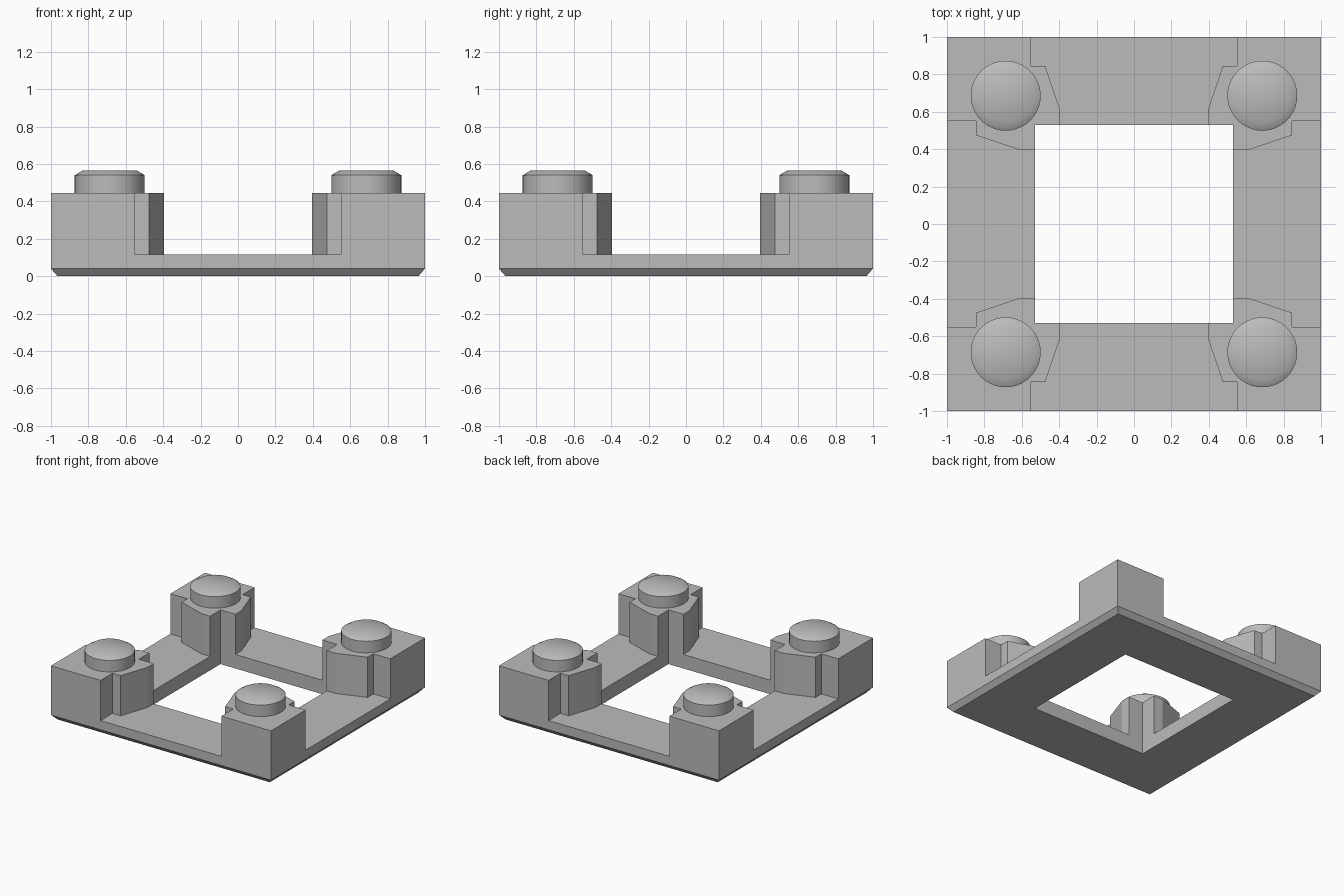
import bpy
import bmesh
from math import sin, cos, pi, radians, sqrt

cube = bpy.data.objects.get("Cube")
if cube:
    bpy.data.objects.remove(cube, do_unlink=True)

grey = bpy.data.materials.new("grey plastic")
grey.use_nodes = True
colour = (0.5, 0.5, 0.5, 1)
grey.diffuse_color = colour
grey.node_tree.nodes["Principled BSDF"].inputs["Base Color"].default_value = colour


def finish(bm, name, smooth=False):
    bmesh.ops.recalc_face_normals(bm, faces=bm.faces)
    mesh = bpy.data.meshes.new(name)
    bm.to_mesh(mesh)
    bm.free()
    mesh.materials.append(grey)
    obj = bpy.data.objects.new(name, mesh)
    bpy.context.collection.objects.link(obj)
    if smooth:
        bpy.ops.object.select_all(action='DESELECT')
        obj.select_set(True)
        bpy.context.view_layer.objects.active = obj
        bpy.ops.object.shade_smooth_by_angle(angle=radians(40))
    return obj


def lathe(bm, profile, sides, turn=0, closed=False):
    """Sweep a (radius, height) profile about z; open profiles get a top cap."""
    rings = [[bm.verts.new((r * cos(turn + 2 * pi * i / sides),
                            r * sin(turn + 2 * pi * i / sides), z))
              for i in range(sides)] for r, z in profile]
    pairs = list(zip(rings, rings[1:]))
    if closed:
        pairs.append((rings[-1], rings[0]))
    else:
        bm.faces.new(rings[-1])
    for a, b in pairs:
        for i in range(sides):
            j = (i + 1) % sides
            bm.faces.new((a[i], a[j], b[j], b[i]))


floor, deck = 0.115, 0.445

# Square frame with a chamfered lower outer edge
section = [(1, floor), (1, 0.04), (0.965, 0), (0.53, 0), (0.53, floor)]
bm = bmesh.new()
lathe(bm, [(half * sqrt(2), z) for half, z in section], 4, pi / 4, closed=True)
finish(bm, "base_frame")

# Corner post outline: one half, mirrored across the diagonal
half = [(0.55, 1), (0.55, 0.845), (0.475, 0.845), (0.395, 0.61), (0.395, 0.53)]
outline = [(1, 1)] + half + [(0.53, 0.53)] + [(y, x) for x, y in reversed(half)]

names = ("back_left", "back_right", "front_right", "front_left")
for k, place in enumerate(names):
    # Post with two wings beside the inner notch
    bm = bmesh.new()
    face = bm.faces.new([bm.verts.new((x, y, floor)) for x, y in outline])
    top = bmesh.ops.extrude_face_region(bm, geom=[face])
    verts = [v for v in top["geom"] if isinstance(v, bmesh.types.BMVert)]
    bmesh.ops.translate(bm, verts=verts, vec=(0, 0, deck - floor))
    post = finish(bm, place + "_post")
    post.rotation_euler.z = k * pi / 2

    # Round peg with a chamfered top
    bm = bmesh.new()
    lathe(bm, [(0.187, deck), (0.187, 0.54), (0.145, 0.565)], 40)
    peg = finish(bm, place + "_peg", smooth=True)
    angle = pi / 4 + k * pi / 2
    reach = 0.686 * sqrt(2)
    peg.location = (reach * cos(angle), reach * sin(angle), 0)
